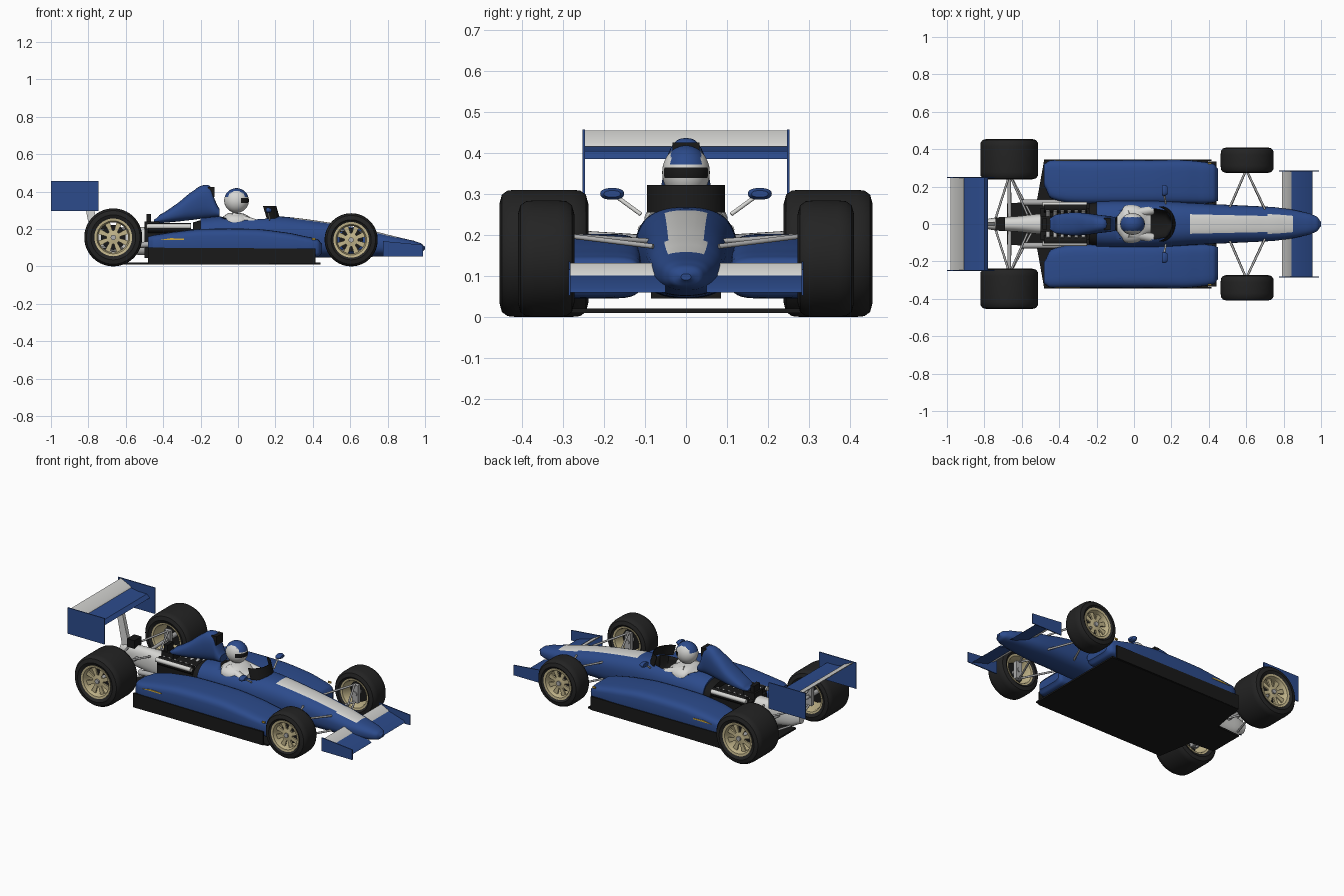
import bpy, bmesh
from math import sin, cos, pi, radians, copysign
from mathutils import Vector

cube = bpy.data.objects.get("Cube")
if cube:
    bpy.data.objects.remove(cube)


def material(name, r, g, b):
    m = bpy.data.materials.new(name)
    m.use_nodes = True
    m.diffuse_color = (r, g, b, 1)
    m.node_tree.nodes["Principled BSDF"].inputs["Base Color"].default_value = (r, g, b, 1)
    return m


blue = material("deep blue", 0.025, 0.07, 0.26)
white = material("off white", 0.68, 0.68, 0.66)
rubber = material("tyre rubber", 0.017, 0.017, 0.017)
black = material("satin black", 0.01, 0.01, 0.01)
gold = material("pale gold", 0.55, 0.47, 0.26)
metal = material("light metal", 0.42, 0.42, 0.42)
amber = material("amber", 0.65, 0.4, 0.04)
SIDES = (("left", 1), ("right", -1))  # this pair names the +y and -y copies


def build(name, verts, faces, mats, rule=None, angle=35):
    """Make an object; rule(face centre) picks the material slot."""
    me = bpy.data.meshes.new(name)
    me.from_pydata([tuple(v) for v in verts], [], faces)
    bm = bmesh.new()
    bm.from_mesh(me)
    bmesh.ops.remove_doubles(bm, verts=bm.verts, dist=1e-5)
    bmesh.ops.recalc_face_normals(bm, faces=bm.faces)
    bm.to_mesh(me)
    bm.free()
    for m in mats:
        me.materials.append(m)
    for p in me.polygons:
        p.use_smooth = True
        if rule:
            p.material_index = rule(p.center)
    me.set_sharp_from_angle(angle=radians(angle))
    ob = bpy.data.objects.new(name, me)
    bpy.context.scene.collection.objects.link(ob)
    return ob


def skin(rings, closed=False):
    """Faces joining equal rings, with end caps unless the loop is closed."""
    n, k = len(rings[0]), len(rings)
    faces = [(i * n + j, i * n + (j + 1) % n, (i + 1) % k * n + (j + 1) % n, (i + 1) % k * n + j)
             for i in range(k if closed else k - 1) for j in range(n)]
    if not closed:
        faces += [tuple(range(n)), tuple(range((k - 1) * n, k * n))]
    return [v for r in rings for v in r], faces


def prism(name, pts, y0, y1, mat):
    """Extrude an x-z outline across y."""
    return build(name, *skin([[(x, y, z) for x, z in pts] for y in (y0, y1)]), [mat])


def box(name, x0, x1, y0, y1, z0, z1, mat):
    return prism(name, [(x0, z0), (x1, z0), (x1, z1), (x0, z1)], y0, y1, mat)


def tube(name, a, b, r, mat, n=12):
    a, b = Vector(a), Vector(b)
    q = (b - a).to_track_quat('Z', 'Y')
    ring = [q @ Vector((r * cos(2 * pi * j / n), r * sin(2 * pi * j / n), 0)) for j in range(n)]
    return build(name, *skin([[a + v for v in ring], [b + v for v in ring]]), [mat], angle=40)


def lathe(name, profile, x, z, s, mat, n=48):
    """Turn a closed (radius, y) outline about an axle along y."""
    rings = [[(x + r * cos(2 * pi * i / n), s * y, z + r * sin(2 * pi * i / n)) for r, y in profile]
             for i in range(n)]
    return build(name, *skin(rings, True), [mat])


def loft(name, stations, mats, rule=None, n=32, power=2.5, steps=4):
    """Smooth hull through stations of (x, y centre, half width, z bottom, z top)."""
    st = [Vector(s) for s in stations]
    path = []
    for i in range(len(st) - 1):
        p0, p1, p2, p3 = st[max(i - 1, 0)], st[i], st[i + 1], st[min(i + 2, len(st) - 1)]
        for k in range(steps):
            t = k / steps
            v = p1 + (p2 - p0) * t / 2 + (p0 * 2 - p1 * 5 + p2 * 4 - p3) * t * t / 2 \
                + (p1 * 3 - p0 - p2 * 3 + p3) * t ** 3 / 2
            v[0] = p1[0] + (p2[0] - p1[0]) * t
            path.append(v)
    path.append(st[-1])

    def bulge(c):
        return copysign(abs(c) ** (2 / power), c)
    rings = [[(x, y + w * bulge(sin(2 * pi * j / n)), (lo + hi) / 2 + (hi - lo) / 2 * bulge(cos(2 * pi * j / n)))
              for j in range(n)] for x, y, w, lo, hi in path]
    return build(name, *skin(rings), mats, rule)


# Main body with painted nose panel and a cut cockpit
def nose_panel(c):
    width = 0.056 - 0.02 * (c.x - 0.3)
    return int(0.3 < c.x < 0.85 and abs(c.y) < width and c.z > 0.13)


body = loft("main_body", [
    (-0.2, 0, .122, .045, .258), (-0.1, 0, .125, .045, .268), (0.1, 0, .124, .045, .27), (0.2, 0, .12, .045, .268),
    (0.3, 0, .113, .045, .26), (0.45, 0, .105, .047, .24), (0.6, 0, .098, .05, .215), (0.75, 0, .09, .052, .183),
    (0.85, 0, .076, .058, .158), (0.94, 0, .056, .065, .137), (0.98, 0, .038, .073, .123), (1, 0, .012, .09, .105)],
    [blue, white, black], nose_panel, n=48)
cutter = loft("cockpit_cutter", [(-.1, 0, .03, .16, .35), (-.06, 0, .075, .16, .35), (.06, 0, .085, .16, .35),
                                 (.17, 0, .07, .16, .35), (.2, 0, .03, .16, .35)], [black])
cutter.hide_render = True
cutter.hide_set(True)
cut = body.modifiers.new("cockpit", 'BOOLEAN')
cut.object, cut.solver, cut.material_mode = cutter, 'EXACT', 'TRANSFER'

# Air scoop behind the driver
loft("air_scoop", [(-.45, 0, .03, .235, .25), (-.42, 0, .05, .232, .275), (-.32, 0, .062, .24, .34),
                   (-.23, 0, .055, .25, .41), (-.18, 0, .048, .258, .435), (-.145, 0, .044, .262, .425),
                   (-.125, 0, .042, .264, .36), (-.1, 0, .035, .266, .31)], [blue])
box("scoop_mouth", -.16, -.125, -.033, .033, .37, .425, black)

# Driver
loft("driver_torso", [(-.09, 0, .05, .17, .26), (-.05, 0, .098, .17, .285), (.03, 0, .095, .17, .282),
                      (.09, 0, .05, .17, .25)], [white])
HX, HZ, HR = -0.008, 0.352, 0.066


def helmet_paint(c):
    if c.x > HX + 0.025 and abs(c.z - HZ) < 0.015:
        return 2
    return int(c.z > HZ + 0.018 and abs(c.y) < 0.036)


rings = [[(HX + HR * sin(a) * cos(b), HR * .88 * sin(a) * sin(b), HZ + HR * cos(a))
          for b in [2 * pi * j / 48 for j in range(48)]] for a in [pi * (i + .1) / 32.2 for i in range(33)]]
build("helmet", *skin(rings), [white, blue, black], helmet_paint)

# Windscreen
arc = [radians(a) for a in range(-75, 76, 10)]
rows = [[(.13 + (.095 - d) * cos(a) - back, (.098 + flare - d) * sin(a), z) for a in arc]
        for d, back, flare, z in ((0, 0, 0, .255), (0, .02, 0, .322), (.004, .02, 0, .322), (.004, 0, 0, .255))]
build("windscreen", *skin([list(r) for r in zip(*rows)]), [black])

# Floor
floor_half = [(.44, .335), (-.48, .345), (-.52, .12), (-.68, .11)]
outline = floor_half + [(x, -y) for x, y in reversed(floor_half)]
build("floor", *skin([[(x, y, z) for x, y in outline] for z in (.01, .02)]), [black])

# Engine and gearbox
box("engine_block", -.5, -.19, -.085, .085, .045, .2, black)
loft("engine_bulkhead", [(-.24, 0, .11, .05, .235), (-.19, 0, .118, .05, .25)], [black], steps=1)
box("engine_top", -.5, -.42, -.04, .04, .19, .24, black)
box("fuel_unit", -.49, -.465, -.03, .03, .24, .28, black)
loft("gearbox", [(-.8, 0, .025, .12, .19), (-.74, 0, .035, .09, .205), (-.62, 0, .042, .07, .21),
                 (-.5, 0, .055, .06, .21)], [white])
box("oil_tank", -.74, -.69, -.035, .035, .2, .25, black)

# Rear wing
prism("wing_post", [(-.79, .18), (-.74, .18), (-.79, .39), (-.83, .39)], -.012, .012, white)
prism("rear_wing_main", [(-.78, .385), (-.8, .405), (-.86, .405), (-.92, .415), (-.92, .408), (-.85, .385)],
      -.25, .25, blue)
prism("rear_wing_flap", [(-.908, .415), (-.915, .425), (-.98, .455), (-.98, .45)], -.25, .25, white)


def wheel(tag, s, x, r, y0, y1, rim):
    """Tyre, dished rim, spokes, brake and hub."""
    w, b = y1 - y0, .02
    lathe(tag + "_tyre", [(rim, y0 + .012), (rim + .012, y0 + .004), (r - .035, y0), (r - .012, y0 + .006),
                          (r - .002, y0 + b), (r, y0 + 2 * b), (r, y1 - 2 * b), (r - .002, y1 - b),
                          (r - .012, y1 - .006), (r - .035, y1), (rim + .012, y1 - .004), (rim, y1 - .012)],
          x, r, s, rubber, 64)
    lathe(tag + "_rim", [(rim + .003, y0 + .008), (rim - .008, y0 + .01), (rim - .014, y0 + .03),
                         (rim - .018, y1 - .03), (rim - .01, y1 - .008), (rim + .003, y1 - .006)], x, r, s, gold)
    face = y1 - .028
    lathe(tag + "_rim_centre", [(.012, face - .01), (.036, face - .01), (.036, face), (.012, face + .004)],
          x, r, s, gold, 32)
    for k in range(8):
        a = 2 * pi * (k + .5) / 8
        u, v = Vector((cos(a), 0, sin(a))), Vector((-sin(a), 0, cos(a)))
        pts = [(Vector((x, s * y, r)) + u * d + v * h) for y in (face - .01, face)
               for d, h in ((.03, -.009), (rim - .012, -.015), (rim - .012, .015), (.03, .009))]
        build(f"{tag}_spoke_{k + 1}", *skin([pts[:4], pts[4:]]), [gold])
    tube(tag + "_hub", (x, s * (y0 + .01), r), (x, s * (face + .012), r), .014, metal, 16)
    mid = y0 + w * .45
    tube(tag + "_brake_disc", (x, s * mid, r), (x, s * (mid + .01), r), rim * .68, black, 32)
    box(tag + "_upright", x - .02, x + .02, s * (y0 + .015), s * (y0 + .04), r - .055, r + .055, metal)


for side, s in SIDES:
    # Wheels
    wheel("rear_wheel_" + side, s, -.667, .155, .238, .455, .098)
    wheel("front_wheel_" + side, s, .605, .142, .272, .41, .092)

    # Suspension arms
    for tag, x, hub_y, hub_z, ends in (
            ("front_upper", .6, .29, .198, ((.51, .085, .185), (.7, .08, .172))),
            ("front_lower", .6, .29, .09, ((.51, .08, .08), (.7, .075, .08))),
            ("rear_upper", -.665, .265, .205, ((-.57, .05, .19), (-.74, .03, .19))),
            ("rear_lower", -.665, .265, .1, ((-.55, .05, .085), (-.74, .03, .1)))):
        for k, (ex, ey, ez) in enumerate(ends):
            tube(f"{tag}_arm_{side}_{k + 1}", (x, s * hub_y, hub_z), (ex, s * ey, ez), .006, metal)
    tube("drive_shaft_" + side, (-.665, 0, .15), (-.667, s * .26, .155), .01, metal)

    # Side pods, skirts and their amber marks
    loft("side_pod_" + side, [
        (-.48, s * .262, .06, .06, .16), (-.45, s * .24, .1, .05, .168), (-.36, s * .228, .113, .045, .182),
        (-.2, s * .225, .116, .045, .2), (.1, s * .225, .116, .045, .2), (.28, s * .225, .116, .045, .178),
        (.39, s * .22, .11, .045, .155), (.43, s * .217, .102, .05, .143), (.45, s * .21, .085, .07, .12)],
        [blue], power=4.5)
    prism("skirt_" + side, [(-.48, .012), (.415, .012), (.415, .095), (-.48, .1)], s * .336, s * .346, black)
    prism("pod_stripe_" + side, [(-.42, .141), (-.29, .141), (-.29, .148), (-.36, .151)], s * .334, s * .343, amber)
    box("pod_badge_" + side, .395, .415, s * .322, s * .33, .142, .152, amber)

    # Cam covers, exhausts and intake stubs
    tube("cam_cover_" + side, (-.48, s * .088, .205), (-.25, s * .088, .205), .026, black, 16)
    tube("exhaust_" + side, (-.6, s * .115, .11), (-.25, s * .115, .13), .016, metal)
    tube("cam_rail_" + side, (-.49, s * .105, .213), (-.25, s * .105, .213), .013, white)
    for k in range(6):
        x = -.46 + k * .038
        tube(f"intake_stub_{side}_{k + 1}", (x, s * .03, .19), (x, s * .075, .225), .01, metal)

    # Mirrors
    loft("mirror_" + side, [(.15, s * .18, .027, .287, .313), (.165, s * .18, .029, .286, .314),
                            (.18, s * .18, .02, .292, .308)], [blue], n=20, power=2.4)
    tube("mirror_stalk_" + side, (.16, s * .165, .29), (.17, s * .11, .25), .005, white)
    tube("shoulder_" + side, (-.03, s * .05, .265), (.1, s * .075, .225), .025, white)

    # Front wings and end plates
    prism("front_wing_" + side, [(.955, .06), (.945, .07), (.84, .102), (.84, .092)], s * .05, s * .284, blue)
    prism("front_flap_" + side, [(.845, .098), (.84, .106), (.79, .131), (.79, .125)], s * .06, s * .284, white)
    prism("front_end_plate_" + side, [(.775, .052), (.988, .052), (.988, .115), (.775, .135)],
          s * .281, s * .287, blue)
    box("rear_end_plate_" + side, -1, -.745, s * .246, s * .252, .295, .457, blue)
